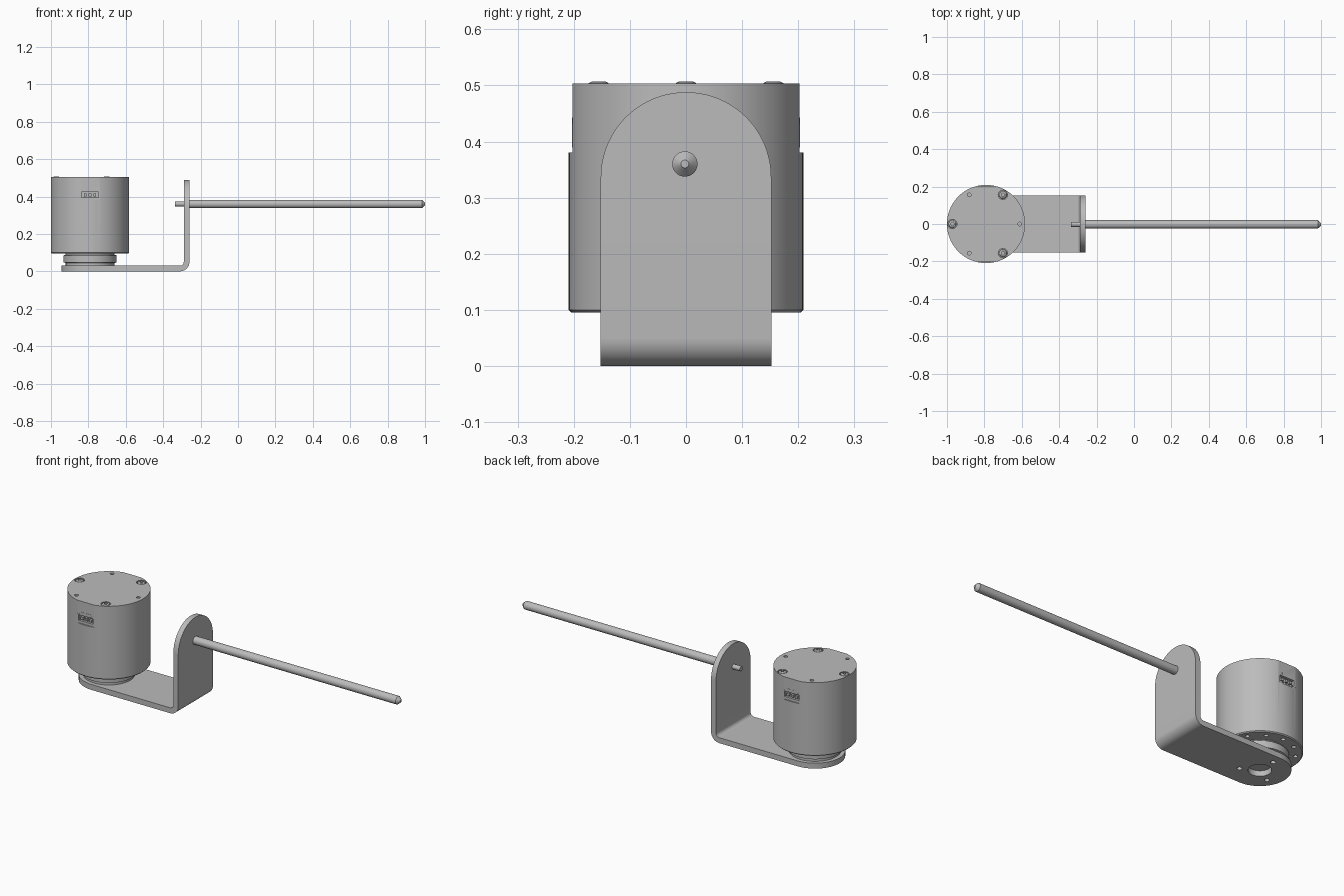
import bpy, bmesh
from math import sin, cos, pi, radians
from mathutils import Matrix, Vector

if "Cube" in bpy.data.objects:
    bpy.data.objects.remove(bpy.data.objects["Cube"])

MOTOR_X = -0.791
ROD_Y, ROD_Z = -0.002, 0.36


def material(name, value):
    mat = bpy.data.materials.new(name)
    mat.use_nodes = True
    color = (value, value, value, 1)
    mat.diffuse_color = color
    mat.node_tree.nodes["Principled BSDF"].inputs["Base Color"].default_value = color
    return mat


GREY = material("machined grey", 0.5)


def finish(name, bm):
    bmesh.ops.remove_doubles(bm, verts=bm.verts, dist=1e-5)
    bmesh.ops.recalc_face_normals(bm, faces=bm.faces)
    mesh = bpy.data.meshes.new(name)
    bm.to_mesh(mesh)
    bm.free()
    mesh.materials.append(GREY)
    obj = bpy.data.objects.new(name, mesh)
    bpy.context.collection.objects.link(obj)
    return obj


def activate(obj):
    bpy.ops.object.select_all(action="DESELECT")
    obj.select_set(True)
    bpy.context.view_layer.objects.active = obj


def smooth(obj):
    activate(obj)
    bpy.ops.object.shade_smooth_by_angle(angle=radians(30))


def lathe(name, profile, place, steps=96):
    """Spin (radius, height) points round z, then move into place."""
    bm = bmesh.new()
    verts = [bm.verts.new((r, 0, z)) for r, z in profile]
    edges = [bm.edges.new(pair) for pair in zip(verts, verts[1:])]
    bmesh.ops.spin(bm, geom=verts + edges, axis=(0, 0, 1), cent=(0, 0, 0),
                   angle=2 * pi, steps=steps, use_merge=True)
    bm.transform(place)
    return finish(name, bm)


def add_peg(bm, x, y, z0, z1, radius, sides=24):
    bmesh.ops.create_cone(bm, cap_ends=True, segments=sides, radius1=radius, radius2=radius,
                          depth=z1 - z0, matrix=Matrix.Translation((x, y, (z0 + z1) / 2)))


def add_box(bm, center, size):
    bmesh.ops.create_cube(bm, size=1, matrix=Matrix.Translation(center)
                          @ Matrix.Diagonal((*size, 1)))


def cut(obj, bm):
    cutter = finish("cutter", bm)
    cutter.hide_render = True
    mod = obj.modifiers.new("cut", "BOOLEAN")
    mod.operation = "DIFFERENCE"
    mod.solver = "EXACT"
    mod.object = cutter
    activate(obj)
    bpy.ops.object.modifier_apply(modifier=mod.name)
    bpy.data.objects.remove(cutter)


def ring(radius, degrees):
    return [(MOTOR_X + radius * cos(radians(a)), radius * sin(radians(a))) for a in degrees]


AT_MOTOR = Matrix.Translation((MOTOR_X, 0, 0))
SCREWS = ring(0.18, (60, 180, 300))

# Motor housing
housing = lathe("motor_housing", [(0, 0.095), (0.204, 0.095), (0.209, 0.1),
                                  (0.209, 0.503), (0, 0.503)], AT_MOTOR)

# Side flats above the step
bm = bmesh.new()
for side in (-1, 1):
    add_box(bm, (MOTOR_X, side * 0.252, 0.48), (0.3, 0.1, 0.2))
cut(housing, bm)

# Connector recesses, screw counterbores, pin holes and mounting holes
bm = bmesh.new()
for side in (-1, 1):
    add_box(bm, (MOTOR_X, side * 0.202, 0.41), (0.092, 0.03, 0.034))
for x, y in SCREWS:
    add_peg(bm, x, y, 0.491, 0.52, 0.025)
for x, y in ring(0.18, (0, 120, 240)):
    add_peg(bm, x, y, 0.483, 0.52, 0.01)
for x, y in ring(0.174, range(0, 360, 30)):
    add_peg(bm, x, y, 0.08, 0.12, 0.011)
cut(housing, bm)
smooth(housing)

# Sockets with rim, tab and pins on both sides
for side, label in ((-1, "front"), (1, "back")):
    bm = bmesh.new()
    for dz in (-1, 1):
        add_box(bm, (MOTOR_X, side * 0.199, 0.41 + dz * 0.018), (0.106, 0.008, 0.006))
    for dx in (-1, 1):
        add_box(bm, (MOTOR_X + dx * 0.049, side * 0.199, 0.41), (0.008, 0.008, 0.04))
    add_box(bm, (MOTOR_X, side * 0.2, 0.437), (0.058, 0.006, 0.012))
    for dx in (-1, 0, 1):
        add_box(bm, (MOTOR_X + dx * 0.026, side * 0.193, 0.408), (0.014, 0.016, 0.014))
    finish(label + "_connector", bm)

# Cover screws with hexagonal sockets
for i, (x, y) in enumerate(SCREWS):
    screw = lathe("cover_screw_%d" % (i + 1),
                  [(0, 0.488), (0.021, 0.488), (0.021, 0.499), (0.018, 0.504),
                   (0.012, 0.507), (0, 0.507)],
                  Matrix.Translation((x, y, 0)), 32)
    bm = bmesh.new()
    add_peg(bm, x, y, 0.495, 0.52, 0.01, 6)
    cut(screw, bm)
    smooth(screw)

# Output flange under the motor
smooth(lathe("output_flange", [(0, 0.03), (0.13, 0.03), (0.13, 0.045), (0.142, 0.047),
                               (0.142, 0.084), (0.139, 0.087), (0.132, 0.087),
                               (0.132, 0.098), (0, 0.098)], AT_MOTOR))

# Bent bracket: stations of (x, z, lean angle, half width) swept into a strip
HALF, WIDE, BEND_X, BEND_Z, BEND_R = 0.015, 0.152, -0.31, 0.05, 0.035
quarter = [i / 20 * pi / 2 for i in range(21)]
stations = [(MOTOR_X - WIDE * cos(a), HALF, 0, WIDE * sin(a)) for a in quarter]
stations += [(BEND_X + BEND_R * sin(a), BEND_Z - BEND_R * cos(a), a, WIDE)
             for a in quarter[::2]]
stations += [(BEND_X + BEND_R, 0.336 + WIDE * cos(a), pi / 2, WIDE * sin(a))
             for a in reversed(quarter)]
bm = bmesh.new()
loops = []
for x, z, lean, width in stations:
    normal = Vector((-sin(lean), 0, cos(lean))) * HALF
    mid = Vector((x, 0, z))
    across = Vector((0, width, 0))
    loops.append([bm.verts.new(mid + n + w) for n, w in
                  ((normal, across), (normal, -across), (-normal, -across), (-normal, across))])
for a, b in zip(loops, loops[1:]):
    for i in range(4):
        j = (i + 1) % 4
        bm.faces.new((a[i], a[j], b[j], b[i]))
bmesh.ops.remove_doubles(bm, verts=bm.verts, dist=1e-5)
bmesh.ops.dissolve_degenerate(bm, edges=bm.edges, dist=1e-5)
bracket = finish("bent_bracket", bm)

# Bracket bore and bolt holes
bm = bmesh.new()
add_peg(bm, MOTOR_X, 0, -0.02, 0.05, 0.057, 48)
for x, y in ring(0.1, (90, 210, 330)):
    add_peg(bm, x, y, -0.02, 0.05, 0.013)
cut(bracket, bm)
smooth(bracket)

# Long rod with a threaded stub behind the bracket
along_x = Matrix.Translation((0, ROD_Y, ROD_Z)) @ Matrix.Rotation(pi / 2, 4, "Y")
smooth(lathe("rod", [(0, -0.337), (0.0135, -0.337), (0.0135, -0.262), (0.0225, -0.262),
                     (0.0225, 0.983), (0.007, 1.0), (0, 1.0)], along_x, 40))
